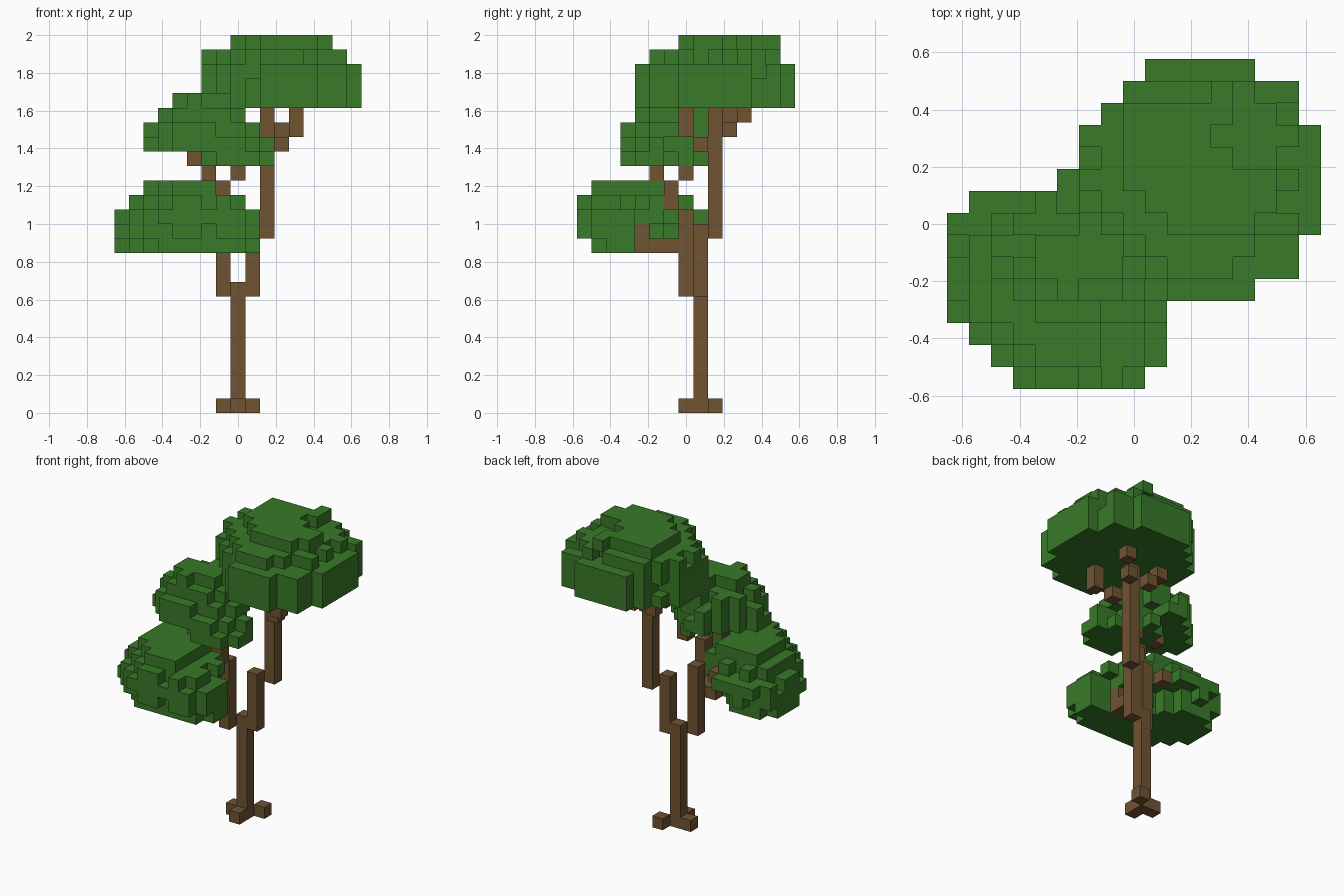
import bpy
import bmesh
import random
from mathutils import Vector

random.seed(4)
UNIT = 1 / 13  # edge of one block

old = bpy.data.objects.get("Cube")
if old:
    bpy.data.objects.remove(old, do_unlink=True)


def make_material(name, color):
    mat = bpy.data.materials.new(name)
    mat.use_nodes = True
    mat.diffuse_color = color
    mat.node_tree.nodes["Principled BSDF"].inputs["Base Color"].default_value = color
    return mat


bark = make_material("bark brown", (0.162, 0.087, 0.031, 1))
leaf = make_material("leaf green", (0.040, 0.192, 0.021, 1))

DIRECTIONS = [Vector(d) for d in
              ((1, 0, 0), (-1, 0, 0), (0, 1, 0), (0, -1, 0), (0, 0, 1), (0, 0, -1))]


def neighbours(cell):
    return [tuple(int(c + s) for c, s in zip(cell, d)) for d in DIRECTIONS]


def column(x, y, low, high):
    return {(x, y, z) for z in range(low, high + 1)}


def crown(layers, power, skew):
    """Stack rounded layers: height, x range, y range and range of x + y.
    The skew is the largest y - x."""
    cells = set()
    for z, x0, x1, y0, y1, low, high in layers:
        rx, ry = (x1 - x0 + 1) / 2, (y1 - y0 + 1) / 2
        for x in range(x0, x1 + 1):
            for y in range(y0, y1 + 1):
                dx = abs(x - (x0 + x1) / 2) / rx
                dy = abs(y - (y0 + y1) / 2) / ry
                inside = dx ** power + dy ** power <= 1
                if inside and low <= x + y <= high and y - x <= skew:
                    cells.add((x, y, z))
    return cells


def chip(cells, chance):
    """Knock random blocks off the upper edges for a ragged outline."""
    bottom = min(c[2] for c in cells)
    edge = [c for c in sorted(cells) if c[2] > bottom
            and sum(n not in cells for n in neighbours(c)) >= 2]
    return cells - {c for c in edge if random.random() < chance}


def build(name, cells, mat):
    """Make a mesh of the outer block faces."""
    bm = bmesh.new()
    for cell in sorted(cells):
        for d, near in zip(DIRECTIONS, neighbours(cell)):
            if near in cells:
                continue
            u = Vector((d.y, d.z, d.x))
            w = d.cross(u)
            mid = Vector(cell) + Vector((0, 0, 0.5)) + d / 2
            corners = (-u - w, u - w, u + w, w - u)
            bm.faces.new([bm.verts.new((mid + c / 2) * UNIT) for c in corners])
    bmesh.ops.remove_doubles(bm, verts=bm.verts, dist=UNIT / 100)
    mesh = bpy.data.meshes.new(name)
    bm.to_mesh(mesh)
    bm.free()
    mesh.materials.append(mat)
    bpy.context.collection.objects.link(bpy.data.objects.new(name, mesh))


# Wood
wood = {
    "trunk": column(0, 1, 0, 8),
    "roots": {(0, 0, 0), (-1, 1, 0), (1, 2, 0)},
    "low_branch": column(-1, 0, 8, 13) | column(-1, -1, 14, 15),
    "high_branch": column(1, 1, 8, 12) | column(2, 2, 12, 20),
    "low_twigs": {(-1, -1, 11), (-1, -2, 11), (-1, -3, 11), (-1, -3, 12),
                  (-2, -1, 11), (-3, 0, 13)},
    "middle_twigs": {(-2, -2, 16), (-3, -1, 17), (0, 0, 16)},
    "high_twigs": {(3, 1, 18), (4, 0, 19), (4, 0, 20), (3, 3, 19),
                   (4, 4, 20), (1, 3, 19), (0, 3, 20)},
}
all_wood = set().union(*wood.values())
for name, cells in wood.items():
    build(name, cells, bark)

# Low crown, hollowed at the back where the twigs enter
low = crown([(11, -8, 1, -6, 0, -11, -3), (12, -8, 1, -7, 1, -12, -3),
             (13, -8, 1, -7, 1, -12, -3), (14, -7, 0, -7, 0, -11, -3),
             (15, -6, -2, -6, -1, -10, -4)], 3.8, 8)
hollow = {c for c in low if (c[1] > -4 and c[0] + c[1] > -5 and c[2] < 13)
          or (c[0] > -4 and c[1] > -1)}
build("low_crown", chip(low - hollow, 0.14) - all_wood, leaf)

# Middle crown with a drooping part
middle = crown([(17, -2, 2, -4, 1, -5, 0), (18, -6, 2, -4, 2, -9, 0),
                (19, -6, 1, -4, 2, -9, 0), (20, -5, 0, -3, 1, -7, 0),
                (21, -4, -1, -3, 0, -6, 0)], 2.3, 5)
build("middle_crown", chip(middle, 0.1) - all_wood, leaf)

# Top crown with a notched highest layer
top = crown([(21, -2, 8, -3, 7, -1, 13), (22, -2, 8, -3, 7, -1, 13),
             (23, -2, 8, -3, 7, -1, 13), (24, -2, 7, -2, 6, 0, 11)], 2.5, 6)
cap = crown([(25, 0, 6, 0, 6, 2, 11)], 2.6, 5)
notch = {c for c in cap if (c[1] == 6 and c[0] < 4)
         or (c[0] > 4 and c[1] > 2) or c[:2] == (4, 4)}
build("top_crown", chip(top, 0.12) | (cap - notch), leaf)
